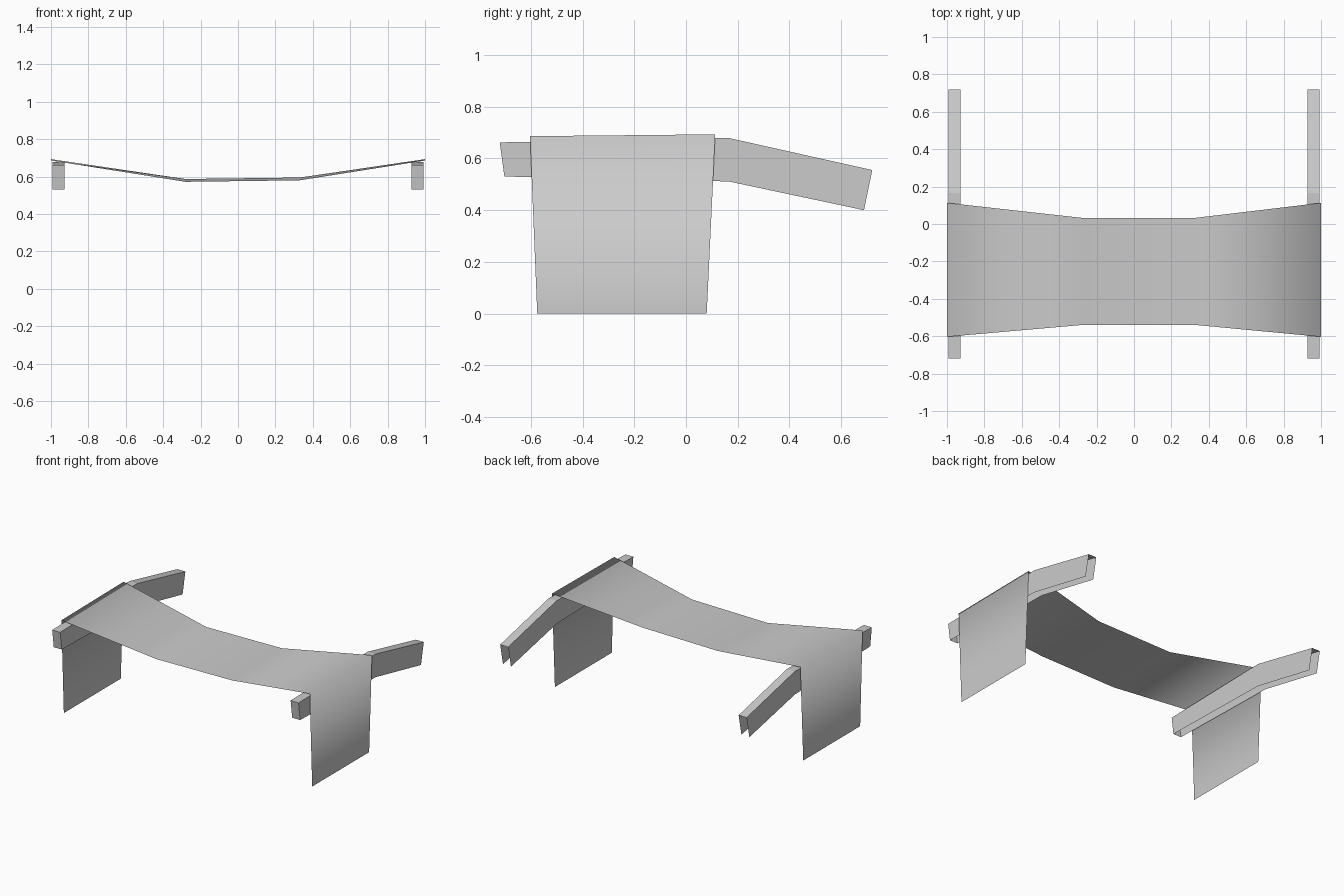
import bpy
import bmesh

cube = bpy.data.objects.get("Cube")
if cube:
    bpy.data.objects.remove(cube, do_unlink=True)

grey = bpy.data.materials.new("plain grey")
grey.use_nodes = True
colour = (0.6, 0.6, 0.6, 1)
grey.diffuse_color = colour
grey.node_tree.nodes["Principled BSDF"].inputs["Base Color"].default_value = colour


def make_object(name, bm, smooth=False):
    mesh = bpy.data.meshes.new(name)
    for face in bm.faces:
        face.smooth = smooth
    bm.to_mesh(mesh)
    bm.free()
    mesh.materials.append(grey)
    obj = bpy.data.objects.new(name, mesh)
    bpy.context.collection.objects.link(obj)
    return obj


def skin(bm, rows):
    """Join neighbouring rows of points with quads."""
    rows = [[bm.verts.new(p) for p in row] for row in rows]
    for a, b in zip(rows, rows[1:]):
        for i in range(len(a) - 1):
            bm.faces.new((a[i], b[i], b[i + 1], a[i + 1]))
    return rows


# Sagging cloth with a hanging panel at each end: x, front (y, z), back (y, z)
stations = [
    (-1, (-0.575, 0), (0.08, 0)),
    (-1, (-0.603, 0.686), (0.113, 0.693)),
    (-0.28, (-0.54, 0.572), (0.033, 0.587)),
    (0.33, (-0.54, 0.58), (0.033, 0.595)),
    (1, (-0.603, 0.686), (0.113, 0.693)),
    (1, (-0.575, 0), (0.08, 0)),
]
bm = bmesh.new()
skin(bm, [[(x, *front), (x, *back)] for x, front, back in stations])
make_object("draped_cloth", bm, smooth=True)

# Bent rails: channels open below and at the back, closed at the front
# Each entry is top (y, z), bottom (y, z)
rail_profile = [
    ((-0.72, 0.662), (-0.702, 0.53)),
    ((0.165, 0.679), (0.165, 0.511)),
    ((0.72, 0.555), (0.688, 0.4)),
]
for name, side in (("left_rail", 1), ("right_rail", -1)):
    inner, outer = 0.928 * side, 0.992 * side
    bm = bmesh.new()
    rows = skin(bm, [
        [(inner, *low), (inner, *top), (outer, *top), (outer, *low)]
        for top, low in rail_profile
    ])
    bm.faces.new(rows[0])
    bmesh.ops.recalc_face_normals(bm, faces=bm.faces)
    # Top faces point up
    if max(bm.faces, key=lambda f: abs(f.normal.z)).normal.z < 0:
        bmesh.ops.reverse_faces(bm, faces=bm.faces)
    make_object(name, bm)

# Cloth faces point outward
cloth = bpy.data.objects["draped_cloth"].data
if cloth.polygons[2].normal.z < 0:
    cloth.flip_normals()
